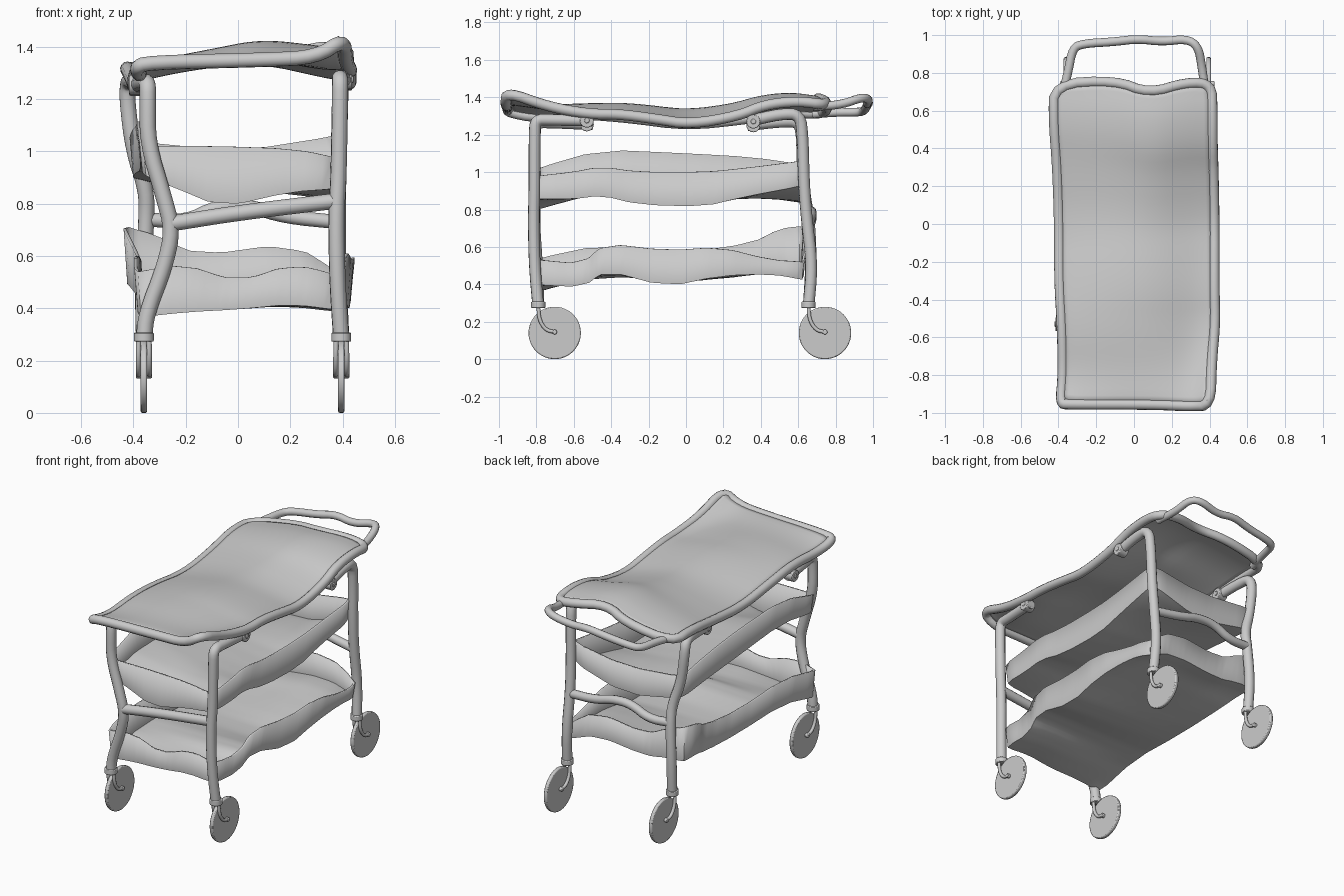
import bpy, bmesh, math
from mathutils import Vector

if "Cube" in bpy.data.objects:
    bpy.data.objects.remove(bpy.data.objects["Cube"])


def finish(ob, angle=35):
    bpy.ops.object.select_all(action='DESELECT')
    ob.select_set(True)
    bpy.context.view_layer.objects.active = ob
    if ob.type == 'CURVE':
        bpy.ops.object.convert(target='MESH')
    bpy.ops.object.shade_smooth_by_angle(angle=math.radians(angle))
    return bpy.context.object


def chaikin(pts, n=2, closed=False):
    pts = [Vector(p) for p in pts]
    for _ in range(n):
        out = [] if closed else [pts[0]]
        for i in range(len(pts) if closed else len(pts) - 1):
            a, b = pts[i], pts[(i + 1) % len(pts)]
            out += [a * .75 + b * .25, a * .25 + b * .75]
        pts = out if closed else out + [pts[-1]]
    return pts


def tube(name, pts, r, closed=False, n=2):
    pts = chaikin(pts, n, closed)
    cu = bpy.data.curves.new(name, 'CURVE')
    cu.dimensions = '3D'
    cu.bevel_depth = r
    cu.bevel_resolution = 4
    cu.use_fill_caps = True
    s = cu.splines.new('POLY')
    s.points.add(len(pts) - 1)
    for q, p in zip(s.points, pts):
        q.co = (*p[:3], 1)
    s.use_cyclic_u = closed
    ob = bpy.data.objects.new(name, cu)
    bpy.context.collection.objects.link(ob)
    return finish(ob)


def cyl(name, loc, r, depth, axis='Z', verts=32, bevel=0.004):
    rot = (0, math.pi / 2, 0) if axis == 'X' else (0, 0, 0)
    bpy.ops.mesh.primitive_cylinder_add(vertices=verts, radius=r, depth=depth, location=loc, rotation=rot)
    ob = bpy.context.object
    ob.name = name
    b = ob.modifiers.new('bevel', 'BEVEL')
    b.width = bevel
    b.segments = 2
    return finish(ob)


def resample(pts, n, smooth):
    pts = chaikin(pts, smooth)
    d = [0]
    for a, b in zip(pts, pts[1:]):
        d.append(d[-1] + (b - a).length)
    out, k = [], 0
    for i in range(n + 1):
        t = d[-1] * i / n
        while k < len(pts) - 2 and d[k + 1] < t:
            k += 1
        out.append(pts[k].lerp(pts[k + 1], min(1, (t - d[k]) / (d[k + 1] - d[k]))))
    return out


def patch(L, R, F, B, power, smooth, nu=20, nv=44):
    """Blend four edge curves into a grid; end edges fade inward by power."""
    L, R = resample(L, nv, smooth), resample(R, nv, smooth)
    F, B = resample(F, nu, smooth), resample(B, nu, smooth)
    g = []
    for j in range(nv + 1):
        v, row = j / nv, []
        for i in range(nu + 1):
            u = i / nu
            p = L[j].lerp(R[j], u)
            p = p + (F[i] - F[0].lerp(F[-1], u)) * (1 - v) ** power
            row.append(p + (B[i] - B[0].lerp(B[-1], u)) * v ** power)
        g.append(row)
    # round the corners slightly
    for c in [g[0][0].copy(), g[0][-1].copy(), g[-1][0].copy(), g[-1][-1].copy()]:
        for row in g:
            for p in row:
                w = max(0, 1 - math.hypot(p[0] - c[0], p[1] - c[1]) / .07) * .012
                p[0] -= math.copysign(w, c[0])
                p[1] -= math.copysign(w, c[1])
    return g


def sheet(name, edges, thick, walls=False, dz=0, inset=1.0, power=1.5, bulge=0, smooth=2):
    g = patch(*edges, power, smooth)
    nv, nu = len(g) - 1, len(g[0]) - 1
    bm = bmesh.new()
    z = 3 if walls else 2

    def lift(i, j):
        return dz + bulge * math.sin(math.pi * i / nu) * math.sin(math.pi * (j / nv) ** .75)
    vs = [[bm.verts.new((p[0] * inset, p[1] * inset, p[z] + lift(i, j))) for i, p in enumerate(row)]
          for j, row in enumerate(g)]
    for j in range(nv):
        for i in range(nu):
            bm.faces.new((vs[j][i], vs[j][i + 1], vs[j + 1][i + 1], vs[j + 1][i]))
    if walls:
        ring = ([(0, i) for i in range(nu)] + [(j, nu) for j in range(nv)]
                + [(nv, i) for i in range(nu, 0, -1)] + [(j, 0) for j in range(nv, 0, -1)])
        top = [bm.verts.new((g[j][i][0] * 1.03, g[j][i][1] * 1.01, g[j][i][2])) for j, i in ring]
        for k, (j, i) in enumerate(ring):
            m = (k + 1) % len(ring)
            j2, i2 = ring[m]
            bm.faces.new((vs[j][i], top[k], top[m], vs[j2][i2]))
    bmesh.ops.recalc_face_normals(bm, faces=bm.faces)
    me = bpy.data.meshes.new(name)
    bm.to_mesh(me)
    bm.free()
    ob = bpy.data.objects.new(name, me)
    bpy.context.collection.objects.link(ob)
    s = ob.modifiers.new('thickness', 'SOLIDIFY')
    s.thickness = thick
    s.offset = 0
    return finish(ob)


# Warped table top with its tubular rim
L = [(-.39, -.95, 1.32), (-.375, -.8, 1.29), (-.38, -.55, 1.31), (-.395, -.3, 1.29), (-.395, 0, 1.25),
     (-.405, .3, 1.28), (-.425, .55, 1.32), (-.42, .74, 1.31)]
R = [(.405, -.96, 1.43), (.41, -.74, 1.35), (.43, -.52, 1.31), (.425, -.36, 1.31), (.425, -.17, 1.285),
     (.425, .02, 1.255), (.42, .28, 1.30), (.415, .42, 1.36), (.415, .6, 1.38), (.41, .74, 1.36)]
F = [L[0], (-.35, -.955, 1.34), (.1, -.955, 1.35), (.3, -.965, 1.36), R[0]]
B = [L[-1], (-.1, .76, 1.36), (.08, .69, 1.40), (.28, .75, 1.38), R[-1]]
sheet('table_top', (L, R, F, B), .012, dz=.008, inset=.99, bulge=.06)
tube('table_rim', F[:-1] + R[:-1] + B[:0:-1] + L[:0:-1], .028, closed=True)

# Middle tray: points are x, y, top height, floor height
L = [(-.36, -.79, 1.02, .91), (-.37, -.45, 1.12, .97), (-.37, 0, 1.10, .93), (-.39, .35, 1.08, .92), (-.4, .62, 1.04, .9)]
R = [(.36, -.79, .98, .86), (.36, -.6, 1.0, .86), (.36, -.45, 1.03, .88), (.36, -.25, 1.0, .83), (.36, .1, 1.0, .82),
     (.36, .3, 1.02, .87), (.37, .62, 1.06, .93)]
F = [L[0], (-.25, -.79, 1.02, .87), (-.06, -.79, 1.02, .79), (.2, -.79, 1.01, .85), R[0]]
B = [L[-1], (0, .62, 1.0, .82), R[-1]]
sheet('middle_tray', (L, R, F, B), .012, walls=True, power=4, smooth=1)

# Bottom tray
L = [(-.38, -.78, .54, .37), (-.38, -.45, .61, .45), (-.36, 0, .57, .42), (-.38, .35, .62, .45), (-.42, .5, .70, .5),
     (-.42, .62, .71, .49)]
R = [(.37, -.78, .53, .40), (.38, -.55, .51, .39), (.40, -.43, .62, .48), (.42, -.1, .58, .39), (.43, .18, .6, .45),
     (.42, .45, .53, .46), (.40, .63, .52, .43)]
F = [L[0], (-.2, -.78, .57, .39), (0, -.79, .50, .40), (.2, -.78, .57, .42), R[0]]
B = [L[-1], (-.3, .62, .68, .49), (-.15, .62, .60, .46), (.2, .62, .65, .5), R[-1]]
sheet('bottom_tray', (L, R, F, B), .012, walls=True, power=4, smooth=1)

# Bent tube legs, each turning under the table top
legs = {
    'front_left': [(-.36, -.79, .28), (-.35, -.79, .38), (-.28, -.8, .56), (-.25, -.81, .7), (-.285, -.81, .83),
                   (-.345, -.81, 1.03), (-.345, -.81, 1.2), (-.345, -.8, 1.265), (-.36, -.72, 1.265), (-.385, -.5, 1.255)],
    'front_right': [(.395, -.79, .28), (.38, -.81, .5), (.375, -.815, .75), (.385, -.81, .9), (.39, -.81, 1.2),
                    (.39, -.805, 1.28), (.39, -.73, 1.28), (.405, -.5, 1.275)],
    'back_left': [(-.36, .655, .28), (-.365, .67, .5), (-.35, .66, .74), (-.35, .64, .85), (-.4, .62, 1.0),
                  (-.425, .62, 1.2), (-.42, .6, 1.27), (-.405, .5, 1.27), (-.385, .33, 1.25)],
    'back_right': [(.395, .655, .28), (.385, .675, .5), (.38, .645, .75), (.385, .63, .95), (.39, .625, 1.18),
                   (.395, .61, 1.31), (.4, .5, 1.31), (.405, .33, 1.27)],
}
for name, pts in legs.items():
    tube(name + '_leg', pts, .031)
    # Bracket bolt at the end of the leg tube
    ex, ey, ez = pts[-1]
    by = ey + (-.03 if ey < 0 else .03)
    cyl(name + '_bracket', (ex, by, ez), .037, .062, 'X')
    cyl(name + '_bolt', (ex, by, ez), .014, .072, 'X', 16)
    # Caster with collar, forks and wheel
    x, y, _ = pts[0]
    cyl(name + '_caster_collar', (x, y, .29), .038, .034)
    wy = y + .088
    for s in (-1, 1):
        tube(name + '_caster_fork', [(x + s * .02, y, .285), (x + s * .021, y + .005, .21),
                                     (x + s * .021, y + .04, .155), (x + s * .021, wy, .145)], .010)
    cyl(name + '_wheel', (x, wy, .14), .14, .024, 'X', 48, .006)
    cyl(name + '_axle', (x, wy, .145), .013, .062, 'X', 16)

# Cross bars
tube('front_crossbar', [(-.25, -.81, .725), (0, -.81, .765), (.37, -.81, .81)], .03)
tube('back_crossbar', [(-.355, .66, .74), (-.2, .67, .73), (-.08, .67, .79), (.05, .67, .79), (.18, .67, .75),
                       (.38, .645, .73)], .027)

# Push handle
tube('push_handle', [(-.38, .68, 1.31), (-.35, .8, 1.32), (-.325, .93, 1.32), (-.27, .955, 1.33), (-.1, .965, 1.35),
                     (.02, .98, 1.375), (.15, .965, 1.36), (.28, .98, 1.39), (.34, .94, 1.4), (.36, .83, 1.36),
                     (.38, .68, 1.35)], .023)
